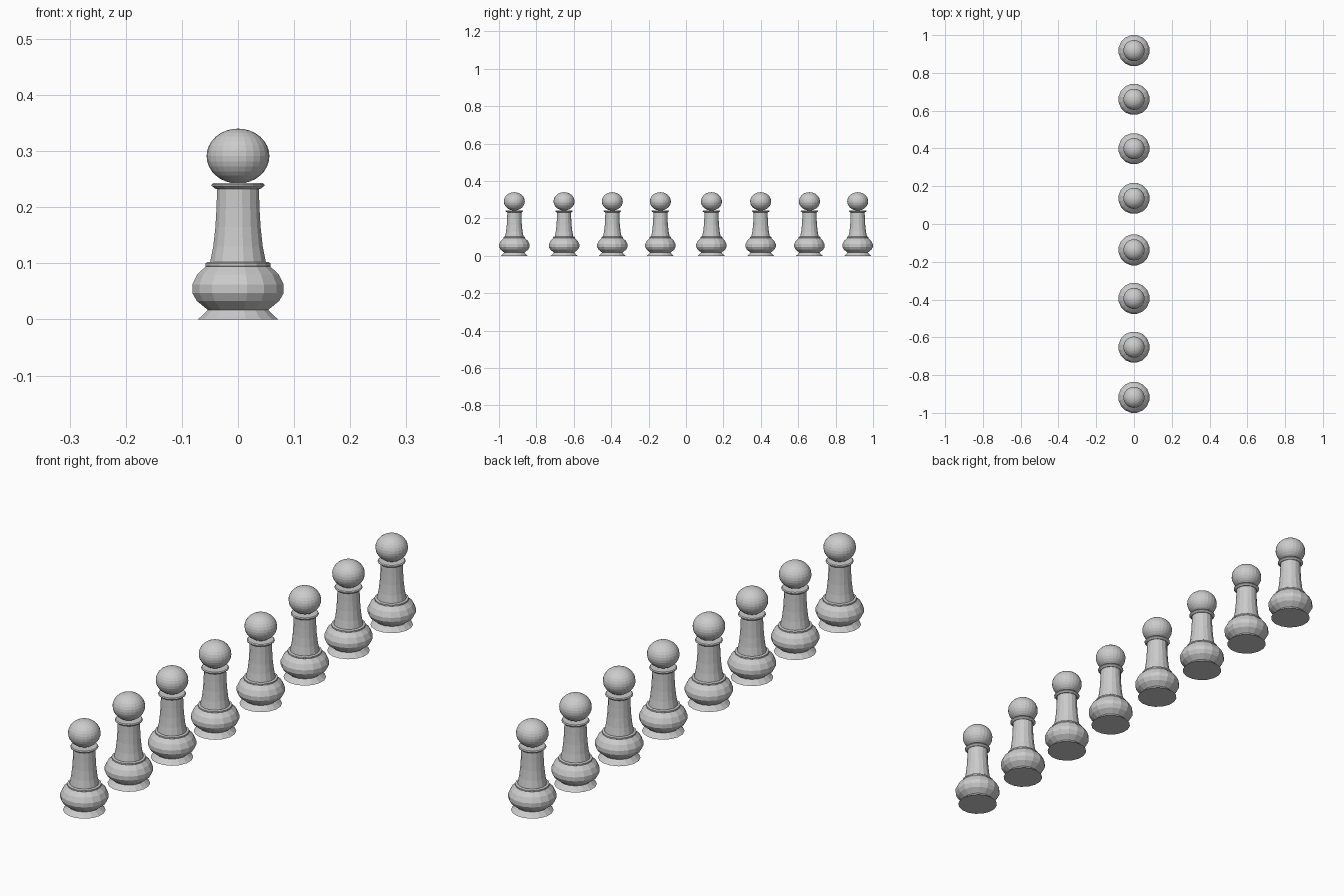
import bpy, bmesh, math

if "Cube" in bpy.data.objects:
    bpy.data.objects.remove(bpy.data.objects["Cube"])

SIDES = 16
# (radius, height) outlines of the turned parts
FOOT = [(0.073, 0.0), (0.066, 0.006), (0.055, 0.017)]
BULB = [(0.055, 0.017), (0.075, 0.033), (0.083, 0.047), (0.083, 0.062),
        (0.074, 0.080), (0.058, 0.095)]
COLLAR = [(0.057, 0.093), (0.059, 0.095), (0.059, 0.100), (0.056, 0.102)]
STEM = [(0.051, 0.100), (0.045, 0.130), (0.041, 0.165), (0.039, 0.200), (0.038, 0.234)]
NECK_RING = [(0.040, 0.232), (0.048, 0.238), (0.048, 0.240), (0.045, 0.243)]


def lathe(bm, profile):
    """Turn an outline around z and close both ends."""
    rings = []
    for r, z in profile:
        angles = [2 * math.pi * (i + 0.5) / SIDES for i in range(SIDES)]
        rings.append([bm.verts.new((r * math.cos(a), r * math.sin(a), z)) for a in angles])
    for lo, hi in zip(rings, rings[1:]):
        for i in range(SIDES):
            j = (i + 1) % SIDES
            bm.faces.new((lo[i], lo[j], hi[j], hi[i]))
    bm.faces.new(rings[0][::-1])
    bm.faces.new(rings[-1])


# One pawn: body and neck, then a slightly flattened ball head
bm = bmesh.new()
lathe(bm, FOOT + BULB[1:])
for part in (COLLAR, STEM, NECK_RING):
    lathe(bm, part)
head = bmesh.ops.create_uvsphere(bm, u_segments=24, v_segments=16, radius=1)["verts"]
bmesh.ops.scale(bm, vec=(0.056, 0.056, 0.049), verts=head)
bmesh.ops.translate(bm, vec=(0, 0, 0.291), verts=head)
mesh = bpy.data.meshes.new("pawn")
bm.to_mesh(mesh)
bm.free()

# Row of eight sharing the same mesh
for n, y in enumerate((-0.918, -0.652, -0.394, -0.137, 0.136, 0.399, 0.660, 0.918)):
    pawn = bpy.data.objects.new(f"pawn_{n + 1}", mesh)
    pawn.location.y = y
    bpy.context.collection.objects.link(pawn)
